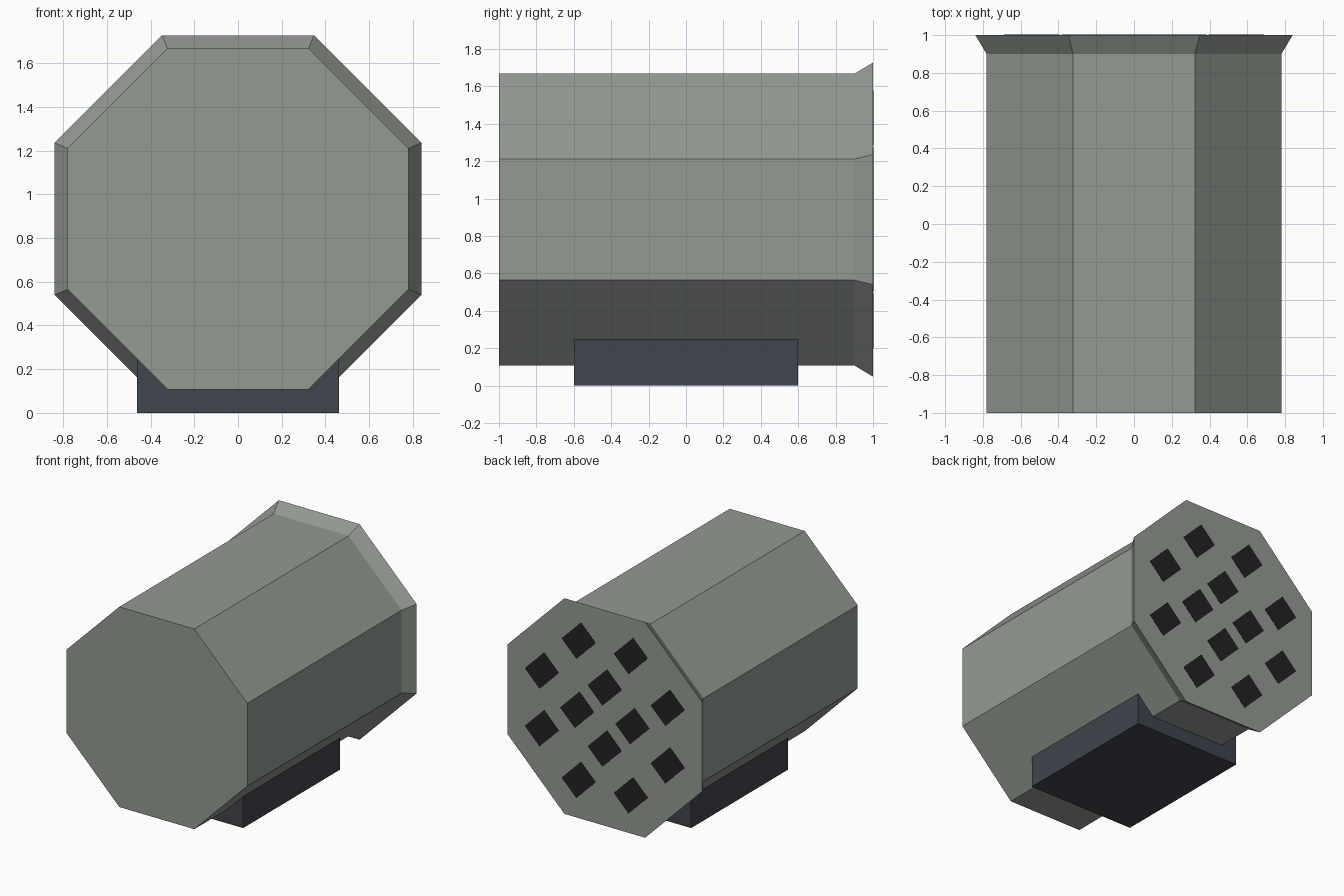
import bpy
import bmesh
from math import cos, sin, pi, radians
from mathutils import Matrix, Vector

default = bpy.data.objects.get("Cube")
if default:
    bpy.data.objects.remove(default, do_unlink=True)

CENTRE_Z = 0.888


def material(name, colour):
    m = bpy.data.materials.new(name)
    m.use_nodes = True
    m.diffuse_color = (*colour, 1)
    bsdf = m.node_tree.nodes["Principled BSDF"]
    bsdf.inputs["Base Color"].default_value = (*colour, 1)
    bsdf.inputs["Roughness"].default_value = 0.8
    return m


def finish(bm, name, mat):
    bmesh.ops.recalc_face_normals(bm, faces=bm.faces)
    mesh = bpy.data.meshes.new(name)
    bm.to_mesh(mesh)
    bm.free()
    mesh.materials.append(mat)
    obj = bpy.data.objects.new(name, mesh)
    bpy.context.collection.objects.link(obj)
    return obj


def box(name, size, matrix, mat):
    bm = bmesh.new()
    bmesh.ops.create_cube(bm, size=1, matrix=matrix @ Matrix.Diagonal((*size, 1)))
    return finish(bm, name, mat)


grey = material("grey green", (0.292, 0.323, 0.285))
slate = material("dark slate", (0.051, 0.058, 0.074))
black = material("black", (0.016, 0.016, 0.016))

# Octagonal body: straight barrel with a flared rim at the back
bm = bmesh.new()
rings = []
for y, apothem in ((-1, 0.78), (0.9, 0.78), (1, 0.84)):
    radius = apothem / cos(pi / 8)
    angles = [pi / 8 + i * pi / 4 for i in range(8)]
    rings.append([bm.verts.new((radius * cos(a), y, CENTRE_Z + radius * sin(a)))
                  for a in angles])
for near, far in zip(rings, rings[1:]):
    for i in range(8):
        j = (i + 1) % 8
        bm.faces.new((near[i], near[j], far[j], far[i]))
bm.faces.new(rings[0])
bm.faces.new(rings[-1])
finish(bm, "octagonal_body", grey)

# Mounting block underneath
box("mounting_block", (0.925, 1.195, 0.25), Matrix.Translation((0, 0, 0.125)), slate)

# Slanted dark openings on the back: inner ring of four, outer ring of eight
slant = Matrix.Rotation(radians(45), 4, "Y")
for ring, count, radius, start in (("inner", 4, 0.238, 0), ("outer", 8, 0.587, pi / 8)):
    for i in range(count):
        a = start + i * 2 * pi / count
        place = Matrix.Translation(Vector((radius * cos(a), 1, CENTRE_Z + radius * sin(a))))
        box(f"{ring}_opening_{i + 1}", (0.235, 0.004, 0.18), place @ slant, black)
